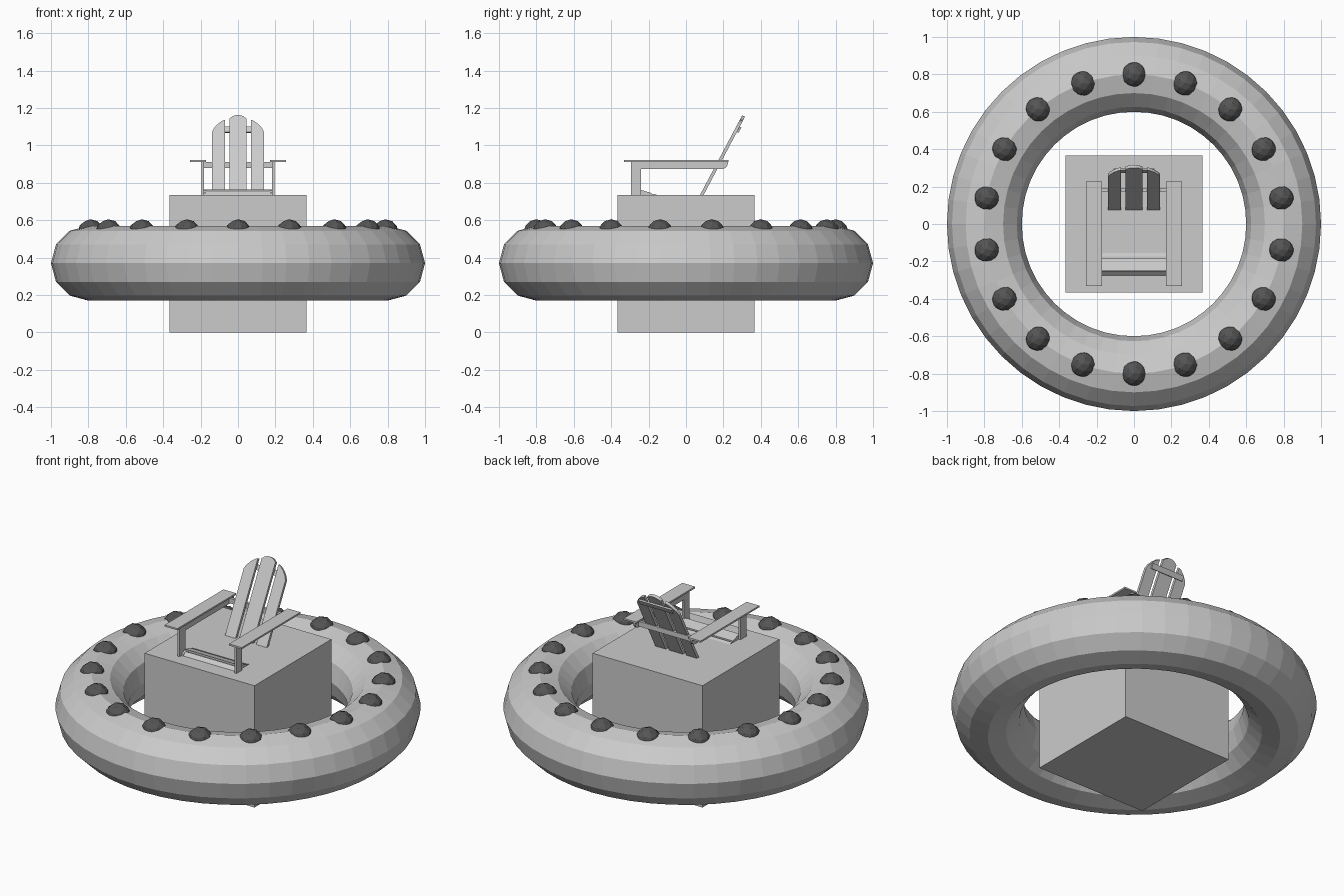
import bpy, bmesh, math
from mathutils import Vector, Matrix

if "Cube" in bpy.data.objects:
    bpy.data.objects.remove(bpy.data.objects["Cube"])


def material(name, v):
    m = bpy.data.materials.new(name)
    m.diffuse_color = (v, v, v, 1)
    m.use_nodes = True
    m.node_tree.nodes["Principled BSDF"].inputs["Base Color"].default_value = m.diffuse_color
    return m


GREY = material("light grey", 0.6)
DARK = material("dark grey", 0.09)


def finish(name, bm, mat):
    bmesh.ops.recalc_face_normals(bm, faces=bm.faces)
    me = bpy.data.meshes.new(name)
    bm.to_mesh(me)
    bm.free()
    me.materials.append(mat)
    ob = bpy.data.objects.new(name, me)
    bpy.context.collection.objects.link(ob)
    return ob


def prism(name, pts, depth):
    """Extrude a 3D outline along the vector depth."""
    bm = bmesh.new()
    f = bm.faces.new([bm.verts.new(p) for p in pts])
    r = bmesh.ops.extrude_face_region(bm, geom=[f])
    vs = [g for g in r["geom"] if isinstance(g, bmesh.types.BMVert)]
    bmesh.ops.translate(bm, verts=vs, vec=Vector(depth))
    # the extrusion removes the base face only when it is interior
    bmesh.ops.holes_fill(bm, edges=[e for e in bm.edges if e.is_boundary])
    return finish(name, bm, GREY)


def side_plate(name, yz, x0, x1):
    return prism(name, [(x0, y, z) for y, z in yz], (x1 - x0, 0, 0))


def box(name, x0, x1, y0, y1, z0, z1):
    return side_plate(name, [(y0, z0), (y1, z0), (y1, z1), (y0, z1)], x0, x1)


# Floating ring
bpy.ops.mesh.primitive_torus_add(major_radius=0.8, minor_radius=0.2, major_segments=48,
                                 minor_segments=12, location=(0, 0, 0.37))
ring = bpy.context.object
ring.name = "ring"
ring.data.materials.append(GREY)
for p in ring.data.polygons:
    p.use_smooth = False

# Dark studs on top of the ring
bm = bmesh.new()
for i in range(18):
    a = math.radians(90 + 20 * i)
    bmesh.ops.create_icosphere(bm, subdivisions=2, radius=0.07, matrix=Matrix.Translation(
        (0.8 * math.cos(a), 0.8 * math.sin(a), 0.535)))
finish("studs", bm, DARK)

# Central block
box("block", -0.367, 0.367, -0.367, 0.367, 0, 0.735)

# Chair sides
for s, tag in ((-1, "left"), (1, "right")):
    box("armrest_" + tag, s * 0.172, s * 0.257, -0.332, 0.228, 0.912, 0.922)
    side_plate("arm_rail_" + tag, [(-0.24, 0.912), (-0.24, 0.874), (0.195, 0.874), (0.212, 0.88),
                                   (0.222, 0.893), (0.225, 0.912)], s * 0.183, s * 0.196)
    box("front_leg_" + tag, s * 0.183, s * 0.196, -0.295, -0.24, 0.6, 0.912)
    side_plate("seat_rail_" + tag, [(-0.285, 0.7), (-0.275, 0.745), (-0.24, 0.762), (-0.16, 0.733),
                                    (0.1, 0.645), (0.1, 0.6)], s * 0.172, s * 0.183)

# Seat slats: curved front edge, then slats sloping into the block
slats = [((-0.275, 0.735), (-0.255, 0.755)), ((-0.248, 0.764), (-0.185, 0.745)),
         ((-0.175, 0.742), (-0.11, 0.719))]
for i, ((y0, z0), (y1, z1)) in enumerate(slats):
    side_plate("seat_slat_%d" % i, [(y0, z0), (y1, z1), (y1, z1 - 0.012), (y0, z0 - 0.012)],
               -0.183, 0.183)

# Leaning backrest, described in its own plane (x, height along the back)
T = math.radians(27.9)
UP = Vector((0, math.sin(T), math.cos(T)))
BACK = Vector((0, math.cos(T), -math.sin(T)))
BASE = Vector((0, 0.075, 0.735))


def back_board(name, outline, offset, thick):
    pts = [BASE + Vector((x, 0, 0)) + UP * ((z - 0.735) / math.cos(T)) + BACK * offset
           for x, z in outline]
    return prism(name, pts, BACK * thick)


back_board("back_slat_middle", [(-0.046, 0.65), (0.046, 0.65), (0.046, 1.143), (0.03, 1.155),
                                (0.012, 1.161), (-0.012, 1.161), (-0.03, 1.155),
                                (-0.046, 1.143)], 0, 0.017)
for s, tag in ((-1, "left"), (1, "right")):
    back_board("back_slat_" + tag, [(s * x, z) for x, z in (
        (0.069, 0.65), (0.139, 0.65), (0.139, 1.072), (0.128, 1.093), (0.107, 1.115),
        (0.085, 1.131), (0.069, 1.137))], 0, 0.017)

# Braces behind the backrest
back_board("upper_brace", [(-0.11, 1.08), (0.11, 1.08), (0.11, 1.108), (-0.11, 1.108)],
           0.017, 0.01)
box("lower_brace", -0.183, 0.183, 0.175, 0.192, 0.88, 0.91)
